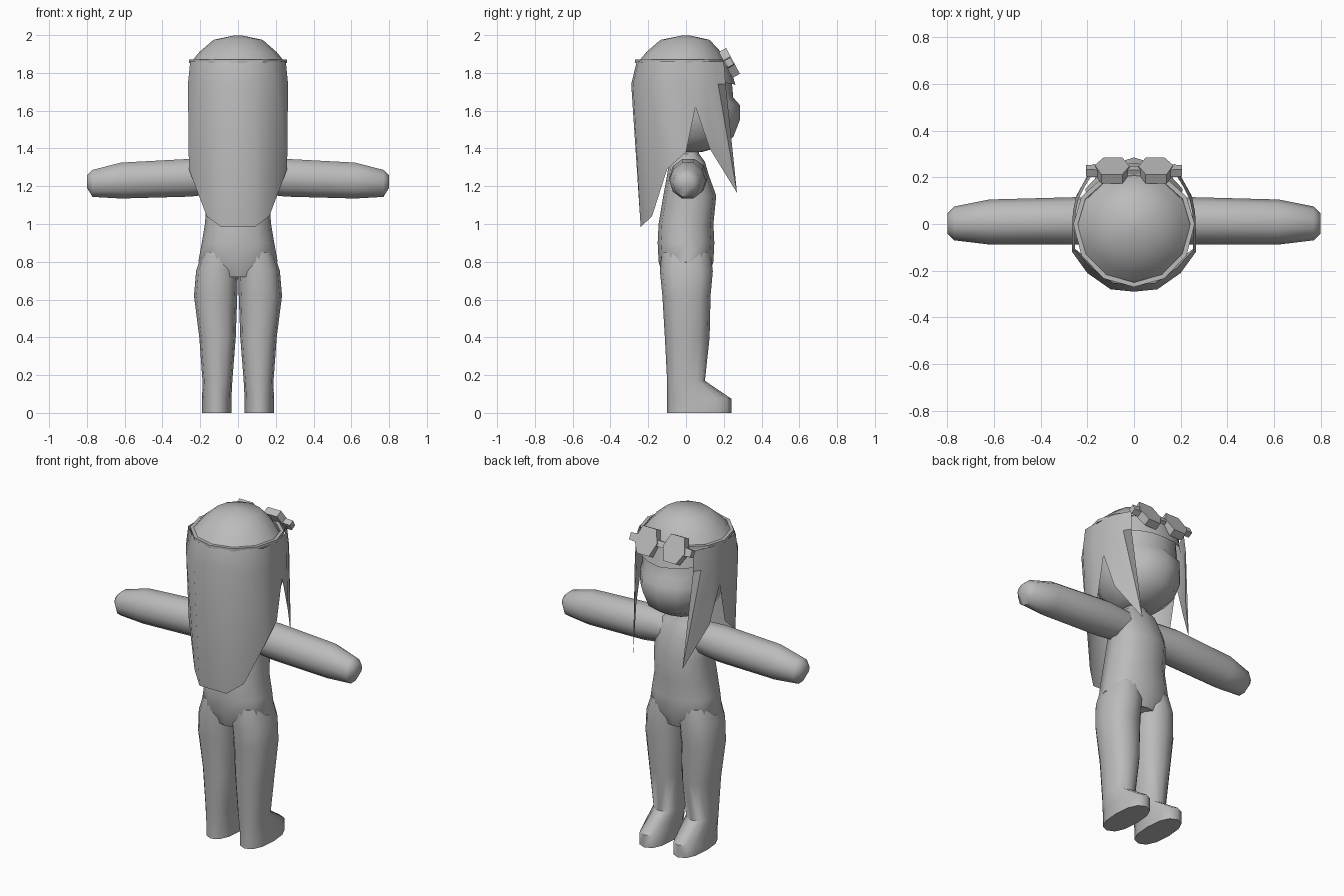
import bpy, bmesh, math
from mathutils import Vector, Matrix

if "Cube" in bpy.data.objects:
    bpy.data.objects.remove(bpy.data.objects["Cube"])

mat = bpy.data.materials.new("plain grey")
mat.diffuse_color = (0.5, 0.5, 0.5, 1)
mat.use_nodes = True
mat.node_tree.nodes["Principled BSDF"].inputs["Base Color"].default_value = mat.diffuse_color


def finish(bm, name, angle=50):
    bmesh.ops.recalc_face_normals(bm, faces=bm.faces)
    me = bpy.data.meshes.new(name)
    bm.to_mesh(me)
    bm.free()
    ob = bpy.data.objects.new(name, me)
    bpy.context.collection.objects.link(ob)
    me.materials.append(mat)
    bpy.ops.object.select_all(action='DESELECT')
    ob.select_set(True)
    bpy.context.view_layer.objects.active = ob
    bpy.ops.object.shade_smooth_by_angle(angle=math.radians(angle))
    return ob


def loft(name, rings, axis='z', n=12, sq=0.85, sx=1, angle=50):
    """rings: (position, u0, u1, v0, v1) bounding box of each section"""
    bm = bmesh.new()
    loops = []
    for p, u0, u1, v0, v1 in rings:
        loop = []
        for i in range(n):
            a = 2 * math.pi * i / n
            c, s = math.cos(a), math.sin(a)
            u = (u0 + u1) / 2 + (u1 - u0) / 2 * math.copysign(abs(c) ** sq, c)
            v = (v0 + v1) / 2 + (v1 - v0) / 2 * math.copysign(abs(s) ** sq, s)
            co = (u, v, p) if axis == 'z' else (p, u, v)
            loop.append(bm.verts.new((co[0] * sx, co[1], co[2])))
        loops.append(loop)
    for a, b in zip(loops, loops[1:]):
        for i in range(n):
            j = (i + 1) % n
            bm.faces.new((a[i], a[j], b[j], b[i]))
    bm.faces.new(loops[0])
    bm.faces.new(loops[-1])
    return finish(bm, name, angle)


def sym(rows):
    return [(z, -r, r, a, b) for z, r, a, b in rows]


# torso and neck
loft("torso", sym([(0.72, .12, -.12, .12), (0.8, .21, -.145, .145), (0.9, .192, -.15, .15),
                   (1.0, .175, -.145, .145), (1.15, .165, -.12, .16), (1.26, .165, -.1, .12),
                   (1.33, .13, -.09, .1), (1.37, .07, -.07, .07), (1.45, .065, -.065, .065)]))

# head
loft("head", sym([(1.38, .07, -.08, .08), (1.40, .12, -.12, .15), (1.46, .19, -.18, .25),
                  (1.55, .225, -.22, .285), (1.63, .23, -.235, .285), (1.67, .235, -.24, .25),
                  (1.76, .24, -.25, .242), (1.86, .245, -.25, .215)]), sq=1)

# crown of the hair
loft("hair_crown", sym([(1.855, .25, -.255, .215), (1.91, .205, -.21, .185),
                        (1.975, .13, -.135, .125), (1.998, .02, -.02, .02)]), sq=1)

for side, sx in (("right", 1), ("left", -1)):
    # leg with foot
    loft(side + "_leg", [(0, .035, .19, -.1, .24), (.075, .035, .19, -.1, .24),
                         (.17, .03, .188, -.1, .1), (.4, .012, .205, -.112, .125),
                         (.62, .004, .233, -.125, .13), (.75, 0, .222, -.138, .142),
                         (.85, -.0, .19, -.13, .13)], sx=sx)
    # arm
    loft(side + "_arm", [(.08, -.08, .1, 1.16, 1.34), (.25, -.088, .115, 1.14, 1.35),
                         (.62, -.088, .105, 1.13, 1.33), (.77, -.07, .075, 1.14, 1.29),
                         (.8, -.04, .045, 1.19, 1.26)], 'x', n=10, sq=1, sx=sx)

# long hair sheet: columns from the back centre to the front lock
cols = [((0, -.29), (0, -.24, .985)), ((.1, -.28), (.09, -.24, .985)),
        ((.2, -.21), (.165, -.18, 1.04)), ((.265, -.12), (.26, -.1, 1.29)),
        ((.265, -.03), (.26, 0, 1.38)), ((.262, .05), (.26, .05, 1.62)),
        ((.25, .11), (.245, .125, 1.4)), ((.22, .17), (.165, .27, 1.165)),
        ((.195, .21), (.2, .2, 1.45))]
bm = bmesh.new()
for sx in (1, -1):
    grid = []
    for (x, y), b in cols:
        k = .9 if y < -.2 else .955
        pts = [(x * k, y * k, 1.86), (x, y, 1.74), b]
        grid.append([bm.verts.new((p[0] * sx, p[1], p[2])) for p in pts])
    for a, b in zip(grid, grid[1:]):
        for i in range(2):
            bm.faces.new((a[i], b[i], b[i + 1], a[i + 1]))
bmesh.ops.remove_doubles(bm, verts=bm.verts, dist=.001)
finish(bm, "long_hair")

# fringe over the forehead
bm = bmesh.new()
prev = None
for i in range(7):
    a = math.radians(35 + 110 * i / 6)
    c, s = math.cos(a), math.sin(a)
    cur = [bm.verts.new((.25 * c, .225 * s, 1.865)),
           bm.verts.new((.255 * c, .262 * s, 1.735 + .02 * abs(c)))]
    if prev:
        bm.faces.new((prev[0], cur[0], cur[1], prev[1]))
    prev = cur
finish(bm, "fringe")

# goggle strap, a thin band round the head
bm = bmesh.new()
secs = []
for i in range(12):
    a = 2 * math.pi * i / 12
    c, s = math.cos(a), math.sin(a)
    yr = .225 if s > 0 else .26
    secs.append([bm.verts.new(((.25 + d) * c, (yr + d) * s, z))
                 for d, z in ((-.01, 1.853), (.01, 1.853), (.01, 1.87), (-.01, 1.87))])
for i in range(12):
    a, b = secs[i], secs[(i + 1) % 12]
    for j in range(4):
        k = (j + 1) % 4
        bm.faces.new((a[j], a[k], b[k], b[j]))
finish(bm, "goggle_strap", 30)

# tilted goggles: two hexagonal lenses, a bridge and side tabs
tilt = Matrix.Translation((0, .228, 1.855)) @ Matrix.Rotation(math.radians(28), 4, 'X')


def block(name, outline, depth):
    bm = bmesh.new()
    f = bm.faces.new([bm.verts.new((x, -depth / 2, z)) for x, z in outline])
    ext = bmesh.ops.extrude_face_region(bm, geom=[f])
    new = [v for v in ext['geom'] if isinstance(v, bmesh.types.BMVert)]
    bmesh.ops.translate(bm, verts=new, vec=(0, depth, 0))
    bm.transform(tilt)
    finish(bm, name, 30)


for side, sx in (("right", 1), ("left", -1)):
    hexagon = [(.02, 0), (.05, -.08), (.13, -.08), (.168, -.01), (.14, .075), (.05, .075)]
    block(side + "_goggle", [(x * sx, z) for x, z in hexagon], .045)
    tab = [(.15, -.025), (.205, -.02), (.205, .02), (.15, .025)]
    block(side + "_goggle_tab", [(x * sx, z) for x, z in tab], .035)
block("goggle_bridge", [(-.035, -.015), (.035, -.015), (.035, .02), (-.035, .02)], .03)
